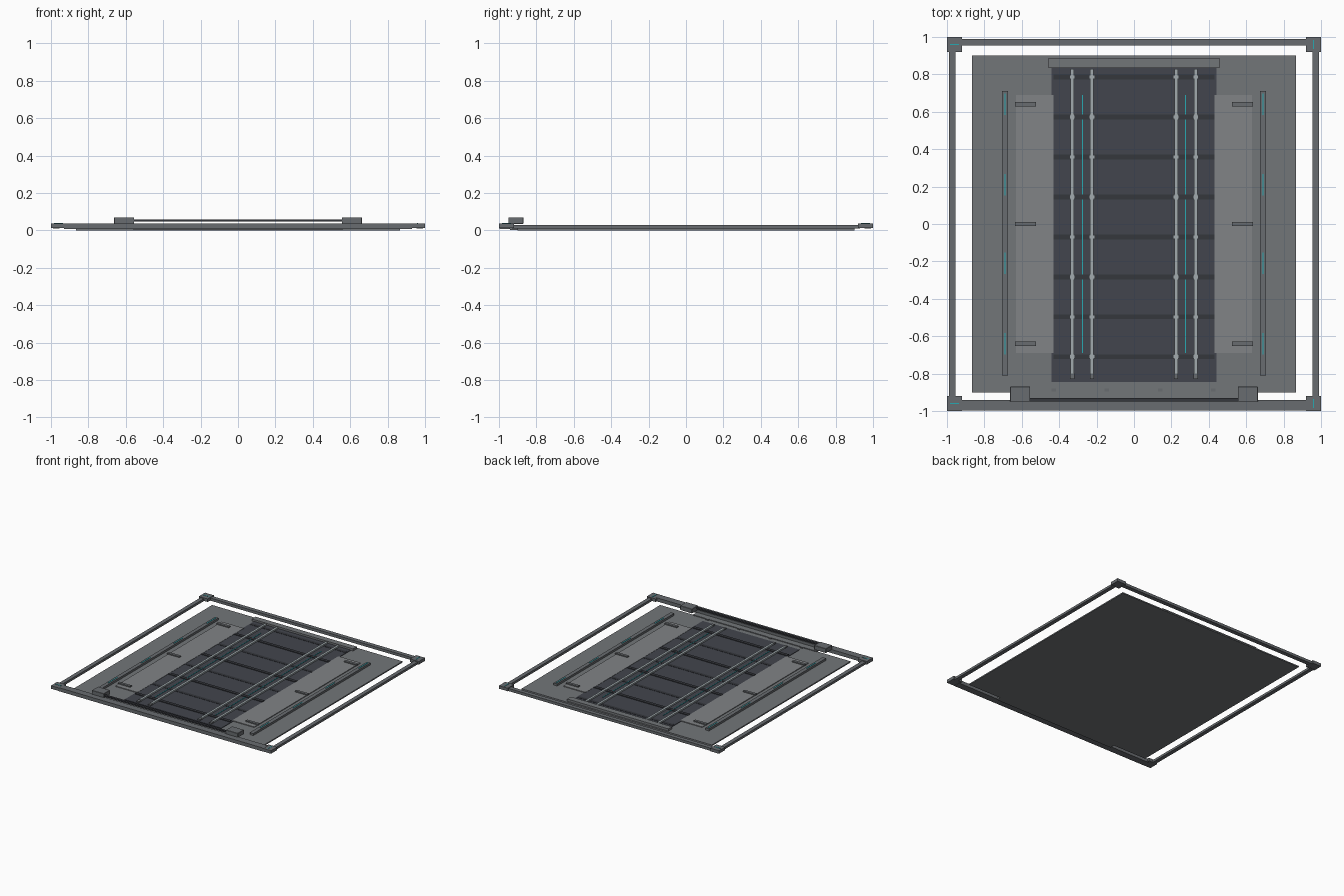
import bpy

if "Cube" in bpy.data.objects:
    bpy.data.objects.remove(bpy.data.objects["Cube"])

def mat(name, r, g, b):
    m = bpy.data.materials.new(name)
    m.diffuse_color = (r, g, b, 1)
    m.use_nodes = True
    m.node_tree.nodes["Principled BSDF"].inputs["Base Color"].default_value = m.diffuse_color
    return m

STEEL = mat("steel", 0.17, 0.18, 0.19)
FRAME = mat("frame_grey", 0.14, 0.15, 0.16)
PANEL = mat("panel_grey", 0.22, 0.23, 0.24)
DARK = mat("dark_bed", 0.055, 0.06, 0.075)
TIE = mat("tie_dark", 0.035, 0.038, 0.045)
RAIL = mat("rail_light", 0.36, 0.41, 0.43)
TEAL = mat("teal", 0.02, 0.40, 0.45)

def box(name, x, y, z, m, bevel=0):
    """Box from (min, max) ranges."""
    bpy.ops.mesh.primitive_cube_add(size=1, location=[sum(r) / 2 for r in (x, y, z)])
    o = bpy.context.object
    o.name = name
    o.scale = [r[1] - r[0] for r in (x, y, z)]
    bpy.ops.object.transform_apply(location=False, rotation=False, scale=True)
    o.data.materials.append(m)
    if bevel:
        b = o.modifiers.new("bevel", 'BEVEL')
        b.width, b.segments = bevel, 1
    return o

def pair(name, x, y, z, m, bevel=0):
    """Same box on both sides of x = 0."""
    box(name + "_right", x, y, z, m, bevel)
    box(name + "_left", (-x[1], -x[0]), y, z, m, bevel)

# base plate and outer frame
box("base_plate", (-.865, .865), (-.9, .9), (0, .010), STEEL)
pair("side_beam", (.955, .988), (-.93, .93), (.010, .029), FRAME)
box("rear_beam", (-.93, .93), (.955, .99), (.010, .032), FRAME)
box("front_beam", (-.93, .93), (-.997, -.94), (.009, .038), FRAME)

# corner blocks with teal marks (horizontal on the left, vertical on the right)
for label, y in (("front", (-1, -.92)), ("rear", (.92, 1))):
    pair(label + "_corner", (.92, 1), y, (.012, .037), FRAME)
    c = sum(y) / 2
    box(label + "_left_mark", (-.985, -.935), (c - .003, c + .003), (.036, .039), TEAL)
    box(label + "_right_mark", (.957, .963), (c - .025, c + .025), (.036, .039), TEAL)

# front sill, pins, end blocks and cross bar
box("front_sill", (-.56, .56), (-.942, -.89), (.002, .016), STEEL)
for x in (-.43, -.145, .14, .425):
    box("sill_pin", (x - .012, x + .012), (-.895, -.88), (.009, .018), FRAME)
pair("end_block", (.555, .663), (-.95, -.87), (.034, .070), FRAME, .002)
box("cross_bar", (-.56, .56), (-.95, -.93), (.047, .058), TIE)

# track bed and side panels
box("track_bed", (-.44, .44), (-.845, .835), (.009, .014), DARK)
pair("side_panel", (.43, .63), (-.69, .69), (.009, .016), PANEL)
box("rear_header", (-.46, .46), (.837, .885), (.009, .028), STEEL)

# cross ties, every second one standing taller
ties = [.785 - .2135 * i for i in range(8)]
for i, y in enumerate(ties):
    box("cross_tie", (-.43, .43), (y - .013, y + .013), (.013, .019 if i % 2 else .016), TIE)

# rails with clips and end stops, and a teal guide between each pair
for x in (.225, .33):
    pair("rail", (x - .009, x + .009), (-.80, .83), (.013, .026), RAIL)
    pair("rail_stop", (x - .011, x + .011), (-.83, -.80), (.013, .024), FRAME)
    for y in ties:
        pair("rail_clip", (x - .013, x + .013), (y - .008, y + .008), (.014, .022), RAIL)
pair("guide_line", (.274, .278), (-.69, .69), (.013, .0175), TEAL)

# outer guide bars with teal lamps, short latches on the panels
pair("guide_bar", (.674, .706), (-.81, .71), (.009, .027), FRAME)
for y in (-.64, -.21, .21, .64):
    pair("guide_lamp", (.687, .693), (y - .058, y + .058), (.026, .030), TEAL)
for y in (-.64, 0, .64):
    pair("latch", (.525, .637), (y - .011, y + .011), (.014, .025), FRAME)
